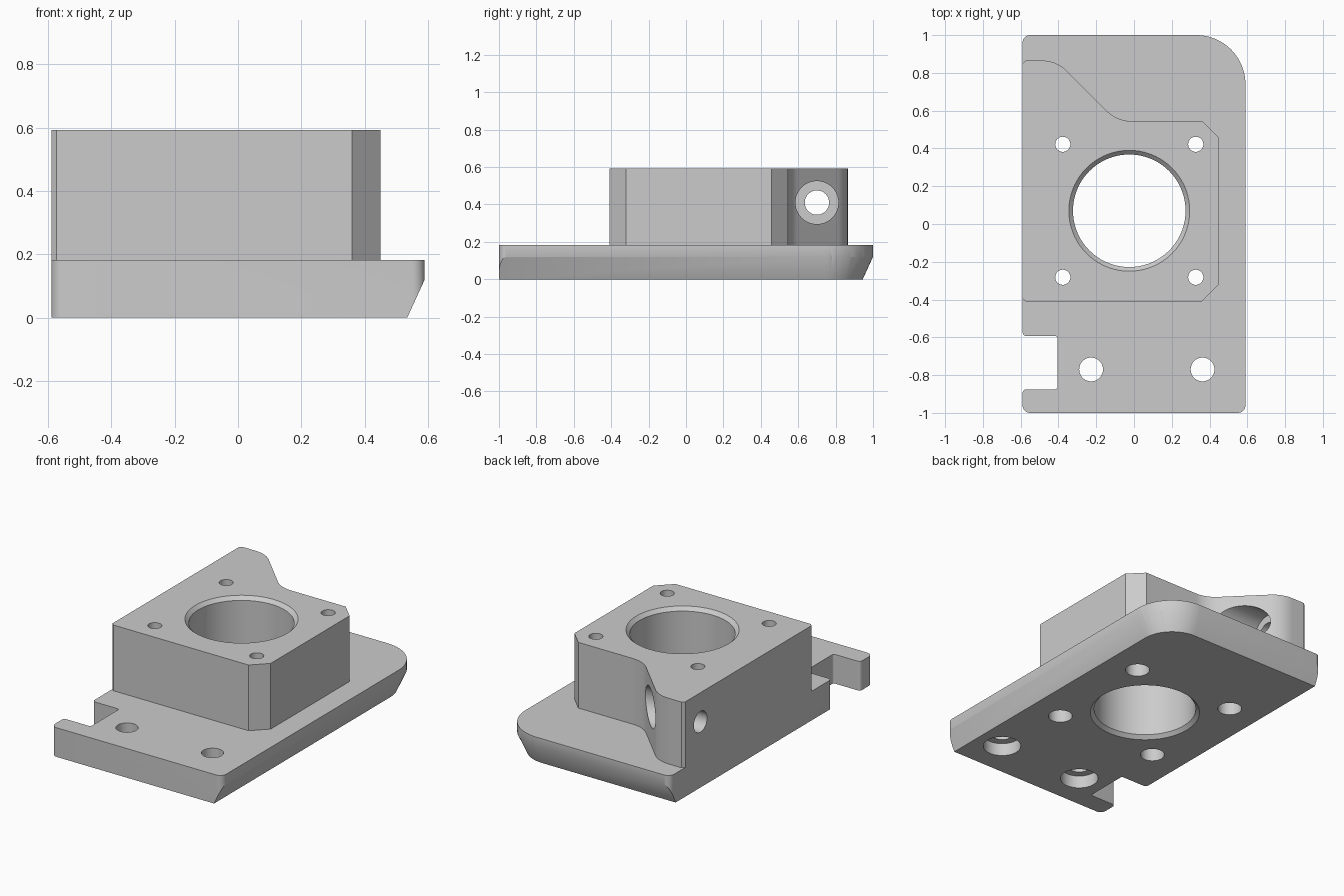
import bpy, bmesh, math
from mathutils import Vector

default = bpy.data.objects.get("Cube")
if default:
    bpy.data.objects.remove(default, do_unlink=True)

grey = bpy.data.materials.new("light_grey")
grey.use_nodes = True
grey.diffuse_color = (0.6, 0.6, 0.6, 1)
grey.node_tree.nodes["Principled BSDF"].inputs["Base Color"].default_value = (0.6, 0.6, 0.6, 1)


def loft(name, rings):
    """Closed solid through equal-length rings of 3D points."""
    bm = bmesh.new()
    loops = [[bm.verts.new(p) for p in ring] for ring in rings]
    n = len(loops[0])
    for low, high in zip(loops, loops[1:]):
        for i in range(n):
            j = (i + 1) % n
            bm.faces.new((low[i], low[j], high[j], high[i]))
    bm.faces.new(loops[0][::-1])
    bm.faces.new(loops[-1])
    bmesh.ops.recalc_face_normals(bm, faces=bm.faces)
    mesh = bpy.data.meshes.new(name)
    bm.to_mesh(mesh)
    bm.free()
    mesh.materials.append(grey)
    obj = bpy.data.objects.new(name, mesh)
    bpy.context.collection.objects.link(obj)
    return obj


def outline(corners):
    """Polygon from (x, y, radius, segments); one segment gives a chamfer."""
    points = []
    for i, (x, y, r, steps) in enumerate(corners):
        p = Vector((x, y))
        if r == 0:
            points.append(p)
            continue
        u = (Vector(corners[i - 1][:2]) - p).normalized()
        v = (Vector(corners[(i + 1) % len(corners)][:2]) - p).normalized()
        half = math.acos(u.dot(v)) / 2
        centre = p + (u + v).normalized() * r / math.sin(half)
        start = (p + u * r / math.tan(half) - centre).normalized()
        end = (p + v * r / math.tan(half) - centre).normalized()
        sweep = math.pi - 2 * half
        for k in range(steps + 1):
            a = sweep * k / steps
            # Spherical blend of the two unit directions
            ray = (start * math.sin(sweep - a) + end * math.sin(a)) / math.sin(sweep)
            points.append(centre + ray * r)
    return points


def at_height(points, z):
    return [(p.x, p.y, z) for p in points]


def prism(name, corners, low, high):
    points = outline(corners)
    return loft(name, [at_height(points, low), at_height(points, high)])


def lathe(name, profile, a, b, along_x=False, sides=48):
    """Turned solid from (radius, distance) pairs about a z or x axis."""
    rings = []
    for r, d in profile:
        ring = []
        for i in range(sides):
            t = math.tau * i / sides
            c, s = a + r * math.cos(t), b + r * math.sin(t)
            ring.append((d, c, s) if along_x else (c, s, d))
        rings.append(ring)
    return loft(name, rings)


def combine(target, tool, operation):
    mod = target.modifiers.new(operation, 'BOOLEAN')
    mod.operation, mod.object, mod.solver = operation, tool, 'EXACT'
    bpy.context.view_layer.objects.active = target
    bpy.ops.object.modifier_apply(modifier=mod.name)
    bpy.data.objects.remove(tool, do_unlink=True)


# Base plate with the side notch in its outline
body = prism("mounting_bracket", [
    (-0.59, -1, 0.04, 6), (0.59, -1, 0.04, 6), (0.59, 1, 0.26, 20), (-0.59, 1, 0.04, 6),
    (-0.59, -0.593, 0.02, 4), (-0.405, -0.593, 0.012, 4),
    (-0.405, -0.875, 0.012, 4), (-0.59, -0.875, 0.02, 4)], 0, 0.182)

# Sloped underside along the left and back edges
rings = []
for z in (-0.02, 0.3):
    d = 0.055 * (1 - z / 0.12)
    rings.append(at_height(outline([
        (-1, -1.5, 0, 0), (0.59 - d, -1.5, 0, 0),
        (0.59 - d, 1 - d, 0.26 - d, 20), (-1, 1 - d, 0, 0)]), z))
combine(body, loft("slope_limit", rings), 'INTERSECT')

# Raised motor block with the swept back shoulder
combine(body, prism("motor_block", [
    (-0.59, -0.41, 0.016, 1), (0.45, -0.41, 0.09, 1), (0.45, 0.545, 0.088, 1),
    (-0.09, 0.545, 0.18, 10), (-0.41, 0.865, 0.18, 10), (-0.59, 0.865, 0.016, 1)],
    0.14, 0.592), 'UNION')

# Central bore with chamfered rims
cx, cy = -0.025, 0.07
combine(body, lathe("bore", [(0.34, -0.02), (0.298, 0.022), (0.298, 0.57), (0.34, 0.612)],
                    cx, cy, sides=72), 'DIFFERENCE')

# Motor screw holes, counterbored from below
for sx in (-1, 1):
    for sy in (-1, 1):
        combine(body, lathe("screw_hole", [(0.07, -0.1), (0.07, 0.4), (0.04, 0.4), (0.04, 0.7)],
                            cx + sx * 0.352, cy + sy * 0.352), 'DIFFERENCE')

# Plate bolt holes, counterbored from below
for x in (-0.227, 0.363):
    combine(body, lathe("bolt_hole", [(0.11, -0.1), (0.11, 0.08), (0.063, 0.08), (0.063, 0.3)],
                        x, -0.77), 'DIFFERENCE')

# Cross hole through the shoulder with a counterbore
combine(body, lathe("cross_hole", [(0.065, -0.8), (0.065, -0.43), (0.115, -0.43), (0.115, 0.3)],
                    0.70, 0.41, along_x=True), 'DIFFERENCE')

# Smooth curved walls, crisp edges
bpy.ops.object.select_all(action='DESELECT')
body.select_set(True)
bpy.context.view_layer.objects.active = body
bpy.ops.object.shade_smooth_by_angle(angle=math.radians(25))
